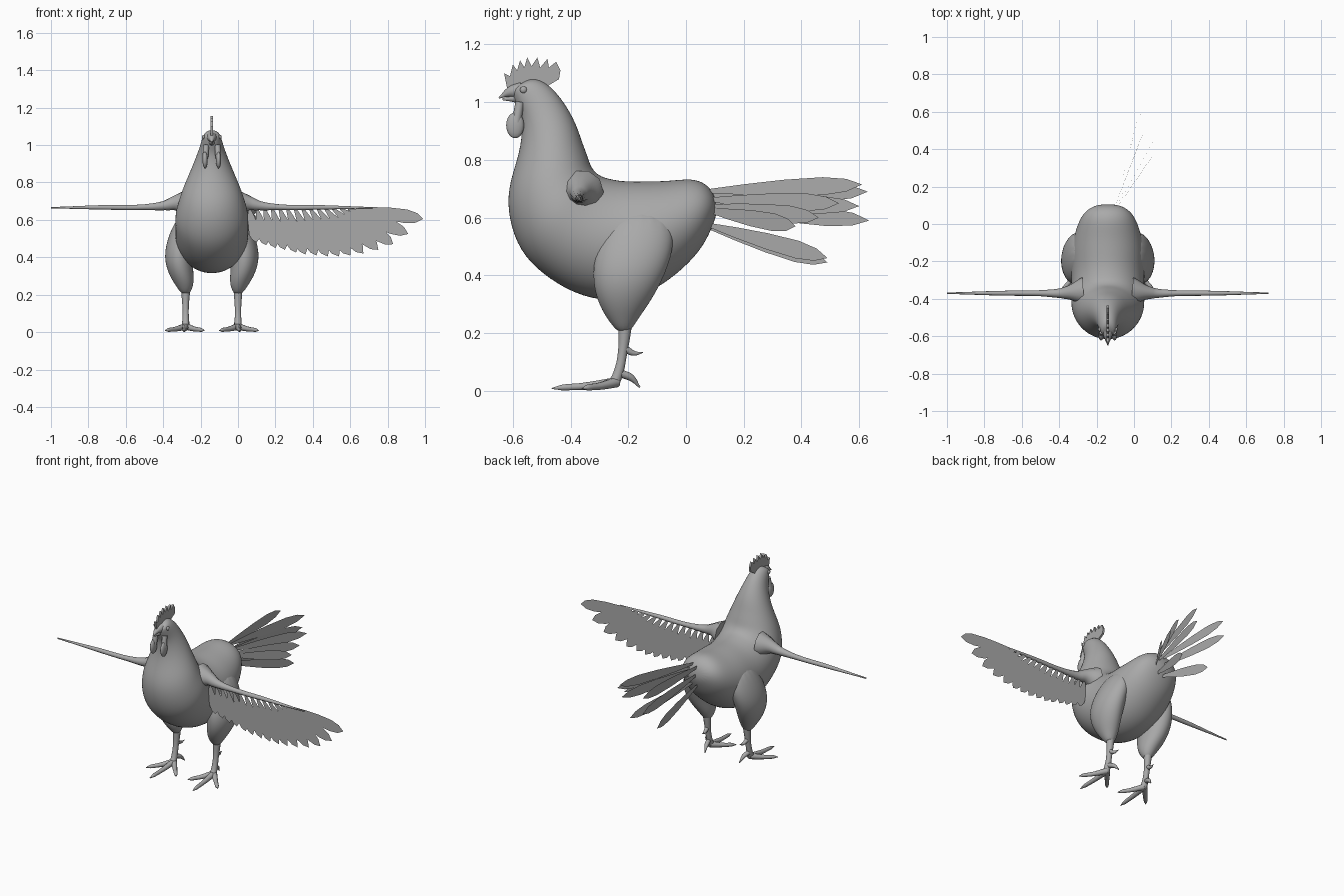
import bpy, bmesh, math
from mathutils import Vector

cube = bpy.data.objects.get("Cube")
if cube:
    bpy.data.objects.remove(cube, do_unlink=True)

MID = -0.14  # x of the bird's own centre plane

grey = bpy.data.materials.new("plain grey")
grey.use_nodes = True
COLOUR = (0.4, 0.4, 0.4, 1)
grey.diffuse_color = COLOUR
grey.node_tree.nodes["Principled BSDF"].inputs["Base Color"].default_value = COLOUR


def link(name, data):
    obj = bpy.data.objects.new(name, data)
    bpy.context.scene.collection.objects.link(obj)
    data.materials.append(grey)
    return obj


def finish_mesh(name, bm, smooth=True):
    mesh = bpy.data.meshes.new(name)
    bmesh.ops.recalc_face_normals(bm, faces=bm.faces)
    for face in bm.faces:
        face.smooth = smooth
    bm.to_mesh(mesh)
    bm.free()
    return link(name, mesh)


def loft(name, rings, sides=16):
    """Skin elliptical rings given as (centre, half axis, half axis)."""
    bm = bmesh.new()
    loops = []
    for centre, u, v in rings:
        angles = [math.tau * i / sides for i in range(sides)]
        loops.append([bm.verts.new(centre + u * math.cos(a) + v * math.sin(a)) for a in angles])
    for low, high in zip(loops, loops[1:]):
        for i in range(sides):
            j = (i + 1) % sides
            bm.faces.new((low[i], low[j], high[j], high[i]))
    bm.faces.new(loops[0])
    bm.faces.new(loops[-1])
    obj = finish_mesh(name, bm)
    subsurf = obj.modifiers.new("smooth", "SUBSURF")
    subsurf.levels = subsurf.render_levels = 2
    return obj


def limb(name, points, radii):
    """Round tapering limb along a smooth path."""
    curve = bpy.data.curves.new(name, "CURVE")
    curve.dimensions = "3D"
    curve.bevel_depth = 1
    curve.bevel_resolution = 3
    curve.resolution_u = 6
    curve.use_fill_caps = True
    spline = curve.splines.new("BEZIER")
    spline.radius_interpolation = "CARDINAL"
    spline.bezier_points.add(len(points) - 1)
    for knot, point, radius in zip(spline.bezier_points, points, radii):
        knot.co = point
        knot.radius = radius
        knot.handle_left_type = knot.handle_right_type = "AUTO"
    return link(name, curve)


def ball(name, centre, scale):
    bm = bmesh.new()
    bmesh.ops.create_uvsphere(bm, u_segments=16, v_segments=10, radius=1)
    bmesh.ops.scale(bm, vec=scale, verts=bm.verts)
    bmesh.ops.translate(bm, vec=centre, verts=bm.verts)
    return finish_mesh(name, bm)


def feather(name, root, tip, across, width):
    """Flat leaf shape, widest past the middle and pointed at the tip."""
    root, tip = Vector(root), Vector(tip)
    side = across.normalized() * width
    outline = [(0, 0.2), (0.25, 0.6), (0.5, 0.9), (0.75, 1), (0.9, 0.7)]
    bm = bmesh.new()
    pairs = [(bm.verts.new(root.lerp(tip, t) + side * w), bm.verts.new(root.lerp(tip, t) - side * w))
             for t, w in outline]
    for a, b in zip(pairs, pairs[1:]):
        bm.faces.new((a[0], b[0], b[1], a[1]))
    bm.faces.new((pairs[-1][0], bm.verts.new(tip), pairs[-1][1]))
    return finish_mesh(name, bm, smooth=False)


# Body, neck and head: back edge (y, z), front edge (y, z), half width
PROFILE = [
    (.1, .68, .11, .62, .05), (.07, .72, .09, .56, .11), (.02, .74, .05, .48, .15),
    (-.06, .73, -.03, .4, .18), (-.15, .73, -.13, .33, .2), (-.22, .73, -.26, .3, .2),
    (-.27, .74, -.39, .33, .2), (-.3, .75, -.5, .4, .2), (-.32, .77, -.58, .48, .2),
    (-.33, .79, -.62, .6, .18), (-.34, .82, -.62, .7, .16), (-.36, .87, -.59, .79, .13),
    (-.38, .93, -.57, .87, .1), (-.42, 1, -.57, .95, .07), (-.47, 1.06, -.59, .99, .055),
    (-.52, 1.085, -.6, 1.02, .045), (-.56, 1.075, -.605, 1.04, .03),
]
rings = []
for back_y, back_z, front_y, front_z, half in PROFILE:
    back, front = Vector((MID, back_y, back_z)), Vector((MID, front_y, front_z))
    rings.append(((back + front) / 2, Vector((half, 0, 0)), (back - front) / 2))
loft("body", rings)

# Comb: a thin toothed plate along the crown
COMB = [(-.62, 1.05), (-.63, 1.1), (-.61, 1.09), (-.6, 1.13), (-.585, 1.11), (-.575, 1.145),
        (-.56, 1.12), (-.55, 1.155), (-.535, 1.125), (-.515, 1.155), (-.505, 1.12), (-.48, 1.15),
        (-.475, 1.12), (-.45, 1.14), (-.435, 1.11), (-.44, 1.08), (-.49, 1.05)]
bm = bmesh.new()
base = bm.faces.new([bm.verts.new((MID - .006, y, z)) for y, z in COMB])
extruded = bmesh.ops.extrude_face_region(bm, geom=[base], use_keep_orig=True)
moved = [v for v in extruded["geom"] if isinstance(v, bmesh.types.BMVert)]
bmesh.ops.translate(bm, vec=(.012, 0, 0), verts=moved)
finish_mesh("comb", bm, smooth=False)

# Beak
limb("upper_beak", [(MID, -.57, 1.04), (MID, -.61, 1.035), (MID, -.648, 1.015)], [.03, .019, .003])
limb("lower_beak", [(MID, -.57, 1.015), (MID, -.635, 1.01)], [.02, .004])

THIGH = [(.12, -.15, .64, .05, .09), (.16, -.17, .52, .075, .14), (.18, -.2, .4, .08, .13),
         (.165, -.215, .31, .068, .095), (.145, -.22, .25, .05, .055), (.14, -.215, .2, .02, .02)]

for side, label in ((1, "left"), (-1, "right")):
    def at(x, y, z):
        return Vector((MID + side * x, y, z))

    # Face
    ball(label + "_eye", at(.044, -.563, 1.043), (.008, .012, .012))
    ball(label + "_wattle", at(.036, -.592, .92), (.014, .031, .045))
    limb(label + "_wattle_stem", [at(.03, -.575, 1.0), at(.035, -.588, .93)], [.016, .016])

    # Legs
    loft(label + "_thigh", [(at(x, y, z), Vector((rx, 0, 0)), Vector((0, ry, 0)))
                            for x, y, z, rx, ry in THIGH])
    limb(label + "_shank", [at(.14, -.21, .23), at(.14, -.22, .13), at(.14, -.235, .06), at(.14, -.25, .025)],
         [.024, .017, .018, .02])
    limb(label + "_spur", [at(.14, -.21, .145), at(.135, -.18, .13), at(.13, -.15, .133)], [.013, .009, .002])
    limb(label + "_back_toe", [at(.14, -.225, .06), at(.13, -.19, .045), at(.12, -.16, .012)],
         [.014, .012, .003])
    for toe, x, y in (("inner", .04, -.36), ("middle", .15, -.465), ("outer", .25, -.36)):
        start, end = at(.14, -.24, .03), at(x, y, .008)
        limb(label + "_" + toe + "_toe", [start, start.lerp(end, .5) - Vector((0, 0, .003)),
                                          start.lerp(end, .85), end], [.018, .013, .01, .002])

    # Wing arm
    limb(label + "_wing_arm", [at(.13, -.36, .69), at(.19, -.365, .69), at(.25, -.37, .677),
                               at(.36, -.37, .668), at(.6, -.37, .667), at(.86, -.37, .665)],
         [.075, .045, .027, .016, .012, .004])

# Flight feathers on the left wing
TIPS = [(.1, .48), (.15, .465), (.2, .45), (.25, .44), (.31, .425), (.36, .415), (.42, .41), (.48, .405),
        (.54, .405), (.6, .41), (.67, .42), (.75, .44), (.83, .47), (.91, .525), (.99, .605)]
for i, (x, z) in enumerate(TIPS):
    t = i / (len(TIPS) - 1)
    depth = -.368 + .006 * t
    root = Vector((.06 + .57 * t, depth, .66))
    tip = Vector((x, depth, z))
    across = (tip - root).cross(Vector((0, 1, 0)))
    feather("wing_feather", root, tip, across, .03 + .007 * t)

# Tail feathers: upright blades, one set straight back and one swept left
TAIL = [(-.14, .63, .69), (-.14, .635, .59), (-.14, .49, .445),
        (.04, .61, .715), (.03, .6, .64), (.11, .53, .65), (.11, .46, .6), (.11, .38, .57), (.05, .49, .46)]
for x, y, z in TAIL:
    root = Vector((MID + (x - MID) * .15, .07, .64 + (z - .6) * .45))
    tip = Vector((x, y, z))
    sideways = Vector((y - .07, MID - x, 0))
    feather("tail_feather", root, tip, (tip - root).cross(sideways), .031)
